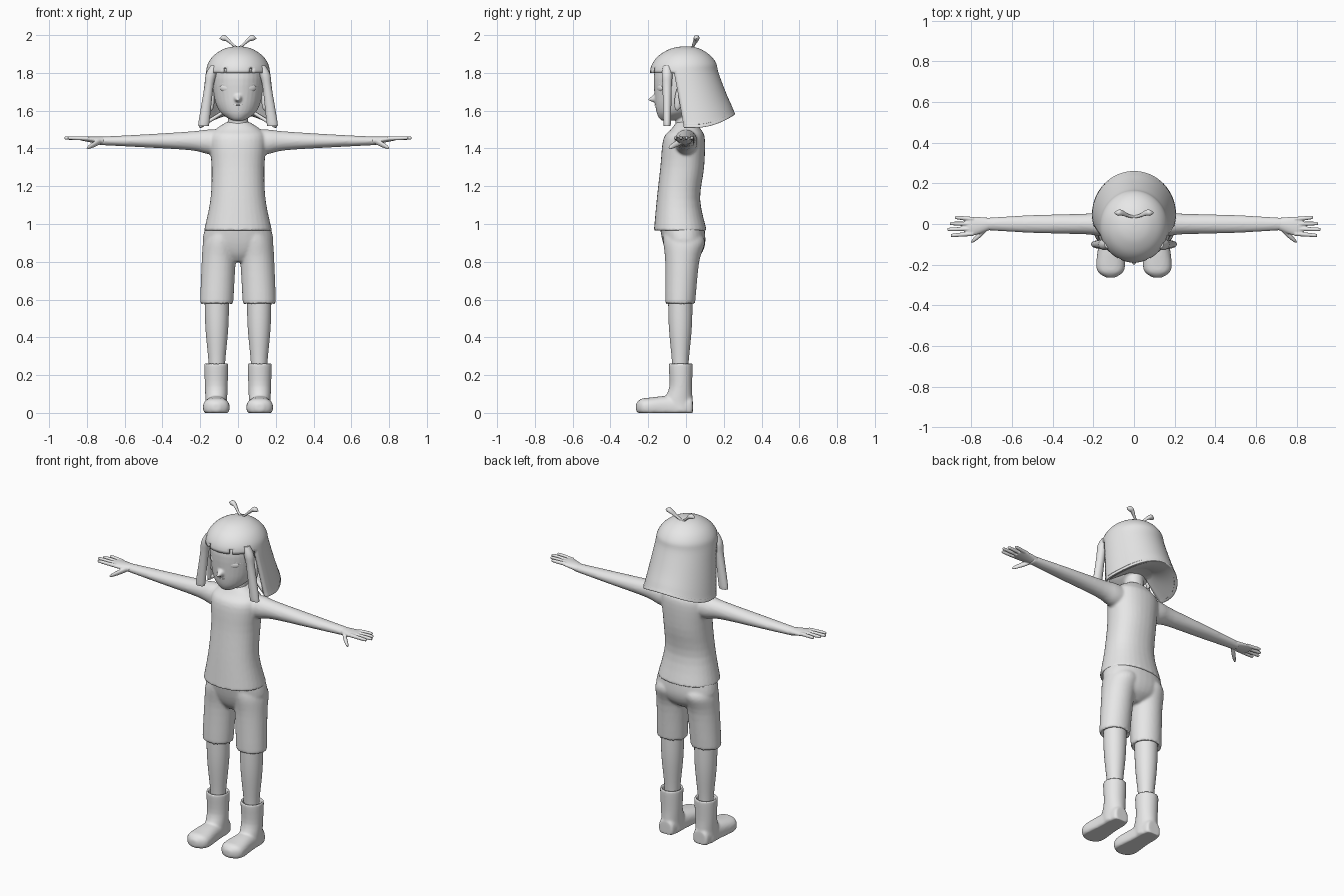
import bpy, bmesh, math
from mathutils import Matrix, Vector

cube = bpy.data.objects.get("Cube")
if cube:
    bpy.data.objects.remove(cube)

grey = bpy.data.materials.new("plain_grey")
grey.use_nodes = True
grey.diffuse_color = (0.8, 0.8, 0.8, 1)
grey.node_tree.nodes["Principled BSDF"].inputs["Base Color"].default_value = grey.diffuse_color

MIDDLE, BOTH = (1,), (1, -1)


def ring(x=0, y=0, z=0, r=0.001, rx=None, ry=None, rz=None):
    """Centre and radii of one cross-section."""
    return [x, y, z] + [r if radius is None else radius for radius in (rx, ry, rz)]


def spline(rings, steps):
    """Interpolate the cross-sections smoothly along the loft."""
    padded = [rings[0], *rings, rings[-1]]
    for i in range(len(rings) - 1):
        for s in range(steps):
            t = s / steps
            yield [0.5 * (2 * b + (c - a) * t + (2 * a - 5 * b + 4 * c - d) * t * t
                          + (3 * b - a - 3 * c + d) * t ** 3)
                   for a, b, c, d in zip(*padded[i:i + 4])]
    yield rings[-1]


def loft(bm, axis, *rings, sides=MIDDLE, count=32, steps=4, power=2.0):
    """Skin closed oval cross-sections that are square to the axis."""
    u, v = [i for i in range(3) if i != "xyz".index(axis)]
    for side in sides:
        rows = []
        for section in spline(rings, steps):
            row = []
            for j in range(count):
                angle = math.tau * j / count
                c, s = math.cos(angle), math.sin(angle)
                point = Vector(section[:3])
                point[u] += section[3 + u] * math.copysign(abs(c) ** (2 / power), c)
                point[v] += section[3 + v] * math.copysign(abs(s) ** (2 / power), s)
                row.append(bm.verts.new((point.x * side, point.y, max(point.z, 0))))
            rows.append(row)
        for low, high in zip(rows, rows[1:]):
            for j in range(count):
                k = (j + 1) % count
                bm.faces.new((low[j], low[k], high[k], high[j]))
        bm.faces.new(rows[0][::-1])
        bm.faces.new(rows[-1])


def ball(bm, centre, size, tilt, axis):
    """Mirrored pair of tilted ellipsoids."""
    place = Matrix.Translation(centre) @ Matrix.Rotation(math.radians(tilt), 4, axis) @ Matrix.Diagonal((*size, 1))
    for side in BOTH:
        bmesh.ops.create_uvsphere(bm, u_segments=24, v_segments=16, radius=1,
                                  matrix=Matrix.Diagonal((side, 1, 1, 1)) @ place)


def finish(name, bm, voxel=0, recalc=True):
    """Turn the mesh into a smooth object, optionally melting its pieces together."""
    if recalc:
        bmesh.ops.recalc_face_normals(bm, faces=bm.faces)
    mesh = bpy.data.meshes.new(name)
    bm.to_mesh(mesh)
    bm.free()
    mesh.materials.append(grey)
    ob = bpy.data.objects.new(name, mesh)
    bpy.context.collection.objects.link(ob)
    bpy.ops.object.select_all(action="DESELECT")
    bpy.context.view_layer.objects.active = ob
    ob.select_set(True)
    bpy.ops.object.shade_smooth_by_angle(angle=math.radians(50))
    if voxel:
        blend = ob.modifiers.new("blend", "REMESH")
        blend.mode, blend.voxel_size, blend.use_smooth_shade = "VOXEL", voxel, True
        soften = ob.modifiers.new("soften", "SMOOTH")
        soften.factor, soften.iterations = 0.5, 4
    return ob


# Shirt with arms
bm = bmesh.new()
loft(bm, "z", ring(z=0.965, y=-0.03, rx=0.18, ry=0.14), ring(z=1.13, y=-0.04, rx=0.146, ry=0.115),
     ring(z=1.3, y=-0.02, rx=0.14, ry=0.116), ring(z=1.45, y=-0.01, rx=0.15, ry=0.11),
     ring(z=1.5, rx=0.12, ry=0.08), ring(z=1.54, rx=0.06, ry=0.05), power=2.2)
loft(bm, "x", ring(x=0.08, z=1.43, ry=0.06, rz=0.07), ring(x=0.16, z=1.435, ry=0.06, rz=0.065),
     ring(x=0.25, z=1.44, r=0.05), ring(x=0.5, z=1.44, ry=0.044, rz=0.034),
     ring(x=0.74, z=1.44, ry=0.03, rz=0.022), sides=BOTH)
finish("shirt_and_arms", bm, voxel=0.008)

# Hands: palm, four fanned fingers and a thumb
bm = bmesh.new()
loft(bm, "x", ring(x=0.71, z=1.44, ry=0.03, rz=0.022), ring(x=0.8, y=-0.012, z=1.45, ry=0.048, rz=0.014),
     ring(x=0.83, y=-0.012, z=1.45, ry=0.035, rz=0.008), sides=BOTH)
for finger, tip in enumerate((0.88, 0.905, 0.917, 0.9)):
    spread = 1.5 - finger
    root, end = (spread * gap - 0.012 for gap in (0.024, 0.029))
    loft(bm, "x", ring(x=0.79, y=root, z=1.452, r=0.011), ring(x=tip - 0.01, y=end, z=1.455, r=0.009),
         ring(x=tip, y=end, z=1.455, r=0.003), sides=BOTH, count=12)
loft(bm, "x", ring(x=0.725, y=-0.02, z=1.44, r=0.015), ring(x=0.755, y=-0.05, z=1.425, r=0.016),
     ring(x=0.79, y=-0.08, z=1.407, r=0.011), ring(x=0.803, y=-0.09, z=1.4), sides=BOTH, count=12)
finish("hands", bm, voxel=0.0035)

# Shorts: hips and two hollow-hemmed legs
leg = dict(x=0.112, y=-0.03)
bm = bmesh.new()
loft(bm, "z", ring(z=0.8, y=-0.02, r=0.05), ring(z=0.84, y=-0.01, rx=0.13, ry=0.09),
     ring(z=0.9, y=-0.01, rx=0.185, ry=0.112), ring(z=0.98, y=-0.02, rx=0.174, ry=0.118), power=2.2)
loft(bm, "z", ring(z=0.64, r=0.06, **leg), ring(z=0.59, r=0.062, **leg),
     ring(z=0.576, rx=0.083, ry=0.076, **leg), ring(z=0.6, rx=0.088, ry=0.08, **leg),
     ring(z=0.8, x=0.102, y=-0.02, r=0.09), ring(z=0.9, x=0.09, y=-0.01, rx=0.095, ry=0.11),
     ring(z=0.95, x=0.08, y=-0.02, rx=0.08, ry=0.1), sides=BOTH)
finish("shorts", bm, voxel=0.008)

# Legs
bm = bmesh.new()
loft(bm, "z", ring(z=0.18, r=0.042, **leg), ring(z=0.27, r=0.044, **leg),
     ring(z=0.46, r=0.061, **leg), ring(z=0.66, r=0.065, **leg), sides=BOTH)
finish("legs", bm)

# Boots: hollow shaft and flat-soled foot
bm = bmesh.new()
shaft = dict(x=0.115, y=-0.028)
sole = dict(x=0.115, z=0.03)
loft(bm, "z", ring(z=0.2, r=0.046, **shaft), ring(z=0.25, r=0.051, **shaft),
     ring(z=0.265, r=0.059, **shaft), ring(z=0.25, r=0.064, **shaft), ring(z=0.14, r=0.06, **shaft),
     ring(z=0.06, x=0.115, y=-0.04, rx=0.058, ry=0.075), ring(z=0.01, r=0.06, **shaft), sides=BOTH)
loft(bm, "y", ring(y=0.036, r=0.03, **sole), ring(y=0.02, rx=0.05, rz=0.06, **sole),
     ring(y=-0.1, rx=0.06, rz=0.06, **sole), ring(y=-0.2, rx=0.071, rz=0.05, **sole),
     ring(y=-0.24, rx=0.058, rz=0.043, **sole), ring(y=-0.264, r=0.02, **sole), sides=BOTH, power=2.4)
finish("boots", bm, voxel=0.007)

# Head with nose and neck
bm = bmesh.new()
loft(bm, "z", ring(z=1.548, y=-0.1, r=0.03), ring(z=1.565, y=-0.075, rx=0.062, ry=0.07),
     ring(z=1.6, y=-0.05, rx=0.1, ry=0.108), ring(z=1.67, y=-0.03, rx=0.126, ry=0.136),
     ring(z=1.8, y=-0.02, rx=0.138, ry=0.148), ring(z=1.87, y=-0.01, r=0.11), ring(z=1.9, r=0.03))
loft(bm, "y", ring(y=-0.15, z=1.67, rx=0.026, rz=0.04), ring(y=-0.175, z=1.664, r=0.018),
     ring(y=-0.2, z=1.658, r=0.006), count=16)
loft(bm, "z", ring(z=1.49, r=0.063), ring(z=1.55, r=0.054), ring(z=1.65, r=0.055))
finish("head", bm, voxel=0.006)

# Ears
bm = bmesh.new()
ball(bm, (0.14, -0.03, 1.685), (0.018, 0.026, 0.086), -13, "X")
finish("ears", bm)

# Eyes
bm = bmesh.new()
ball(bm, (0.067, -0.138, 1.72), (0.032, 0.012, 0.02), 27, "Z")
finish("eyes", bm)

# Upper lashes and brows arch over the eyes
bm = bmesh.new()
for base, rise in ((1.728, 0.014), (1.76, 0.01)):
    loft(bm, "x", ring(x=0.03, y=-0.155, z=base), ring(x=0.05, y=-0.151, z=base + rise, r=0.004),
         ring(x=0.08, y=-0.138, z=base + rise, r=0.005), ring(x=0.108, y=-0.112, z=base), sides=BOTH, count=8)
finish("lashes_and_brows", bm)

# Mouth line
bm = bmesh.new()
loft(bm, "x", ring(x=-0.04, y=-0.152, z=1.634), ring(y=-0.165, z=1.63, r=0.002),
     ring(x=0.04, y=-0.152, z=1.634), count=8)
finish("mouth", bm)

# Hair: tucked underside, flared skirt and rounded crown
bm = bmesh.new()
columns = 64
under = [ring(y=0.05, z=1.63 - 0.12 * s, rx=0.2 * s, ry=0.21 * s) for s in (0.3, 0.6, 0.9)]
skirt = [ring(y=0.05 - 0.06 * t, z=1.51 + 0.29 * t, rx=0.205 - 0.035 * t, ry=0.21 - 0.03 * t)
         for t in (0, 0.1, 0.4, 0.7, 1)]
crown = [ring(y=-0.01 * math.cos(a), z=1.8 + 0.141 * math.sin(a), rx=0.17 * math.cos(a), ry=0.18 * math.cos(a))
         for a in map(math.radians, (20, 40, 60, 75, 88))]
loft(bm, "z", *under, *skirt, *crown, count=columns)

# Open the face and notch the fringe
front = columns * 3 // 4
opening = []
for i, face in enumerate(bm.faces):
    offset = i % columns - front + 0.5
    height = face.calc_center_median().z
    if abs(offset) < 13 and height < 1.8 or abs(offset) == 4.5 and height < 1.83:
        opening.append(face)
bmesh.ops.delete(bm, geom=opening, context="FACES")

# Lift the hem towards the back
for v in bm.verts:
    v.co.z += 1.6 * max(v.co.y - 0.05, 0) ** 2 * min(max(1.9 - v.co.z, 0) * 3, 1)
shell = finish("hair", bm, recalc=False).modifiers.new("thickness", "SOLIDIFY")
shell.thickness, shell.offset = 0.018, -1

# Side locks framing the face
bm = bmesh.new()
loft(bm, "z", ring(x=0.182, y=-0.1, z=1.522, rx=0.026, ry=0.017), ring(x=0.18, y=-0.1, z=1.54, rx=0.029, ry=0.02),
     ring(x=0.155, y=-0.1, z=1.72, r=0.024), ring(x=0.143, y=-0.1, z=1.79, r=0.028),
     ring(x=0.125, y=-0.1, z=1.84, r=0.02), sides=BOTH, count=20)
finish("side_locks", bm)

# Two leaf-shaped tufts on top
bm = bmesh.new()
loft(bm, "x", ring(y=0.035, z=1.93, r=0.007), ring(x=0.025, y=0.04, z=1.947, r=0.008),
     ring(x=0.06, y=0.055, z=1.98, r=0.014), ring(x=0.08, y=0.055, z=1.985, r=0.014),
     ring(x=0.098, y=0.055, z=1.982), sides=BOTH, count=16)
finish("top_tufts", bm)
